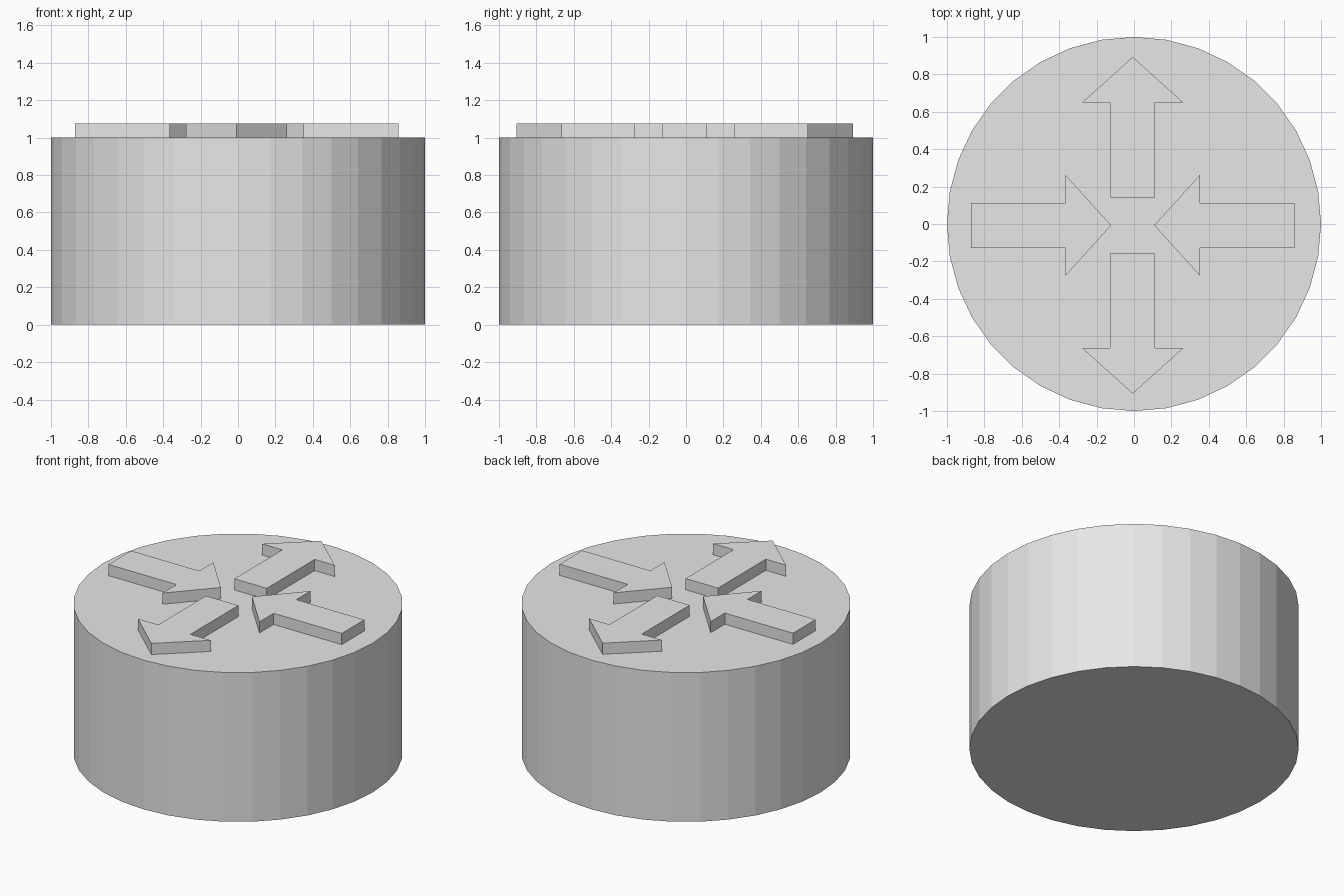
import bpy
import bmesh
from math import pi
from mathutils import Matrix, Vector

default_cube = bpy.data.objects.get("Cube")
if default_cube:
    bpy.data.objects.remove(default_cube, do_unlink=True)

# Single flat colour
grey = bpy.data.materials.new("light_grey")
grey.use_nodes = True
colour = (0.8, 0.8, 0.8, 1)
grey.diffuse_color = colour
grey.node_tree.nodes["Principled BSDF"].inputs["Base Color"].default_value = colour

BODY_HEIGHT = 1.0
ARROW_TOP = 1.075
EMBED = 0.01
CENTRE = Vector((-0.007, -0.007, 0))


def add_object(name, bm):
    bmesh.ops.recalc_face_normals(bm, faces=bm.faces)
    mesh = bpy.data.meshes.new(name)
    bm.to_mesh(mesh)
    bm.free()
    mesh.materials.append(grey)
    obj = bpy.data.objects.new(name, mesh)
    bpy.context.collection.objects.link(obj)
    return obj


def add_arrow(name, angle, tail, neck, tip):
    """Raised arrow along +y from tail to tip, turned about the centre."""
    shaft, barb = 0.12, 0.27
    half = [(shaft, tail), (shaft, neck), (barb, neck)]
    outline = half + [(0, tip)] + [(-x, y) for x, y in reversed(half)]
    bm = bmesh.new()
    base = BODY_HEIGHT - EMBED
    face = bm.faces.new([bm.verts.new((x, y, base)) for x, y in outline])
    side = bmesh.ops.extrude_face_region(bm, geom=[face])["geom"]
    raised = [v for v in side if isinstance(v, bmesh.types.BMVert)]
    bmesh.ops.translate(bm, verts=raised, vec=(0, 0, ARROW_TOP - base))
    turn = Matrix.Translation(CENTRE) @ Matrix.Rotation(angle, 4, "Z")
    bmesh.ops.transform(bm, matrix=turn, verts=bm.verts)
    return add_object(name, bm)


# Faceted drum body
bm = bmesh.new()
bmesh.ops.create_cone(bm, cap_ends=True, segments=36, radius1=1, radius2=1,
                      depth=BODY_HEIGHT,
                      matrix=Matrix.Translation((0, 0, BODY_HEIGHT / 2)))
add_object("drum_body", bm)

# Arrows pointing out to the back and front
for name, angle in (("back_arrow", 0), ("front_arrow", pi)):
    add_arrow(name, angle, tail=0.15, neck=0.657, tip=0.9)

# Arrows pointing in from the left and right
for name, angle in (("left_arrow", -pi / 2), ("right_arrow", pi / 2)):
    add_arrow(name, angle, tail=0.865, neck=0.36, tip=0.115)
